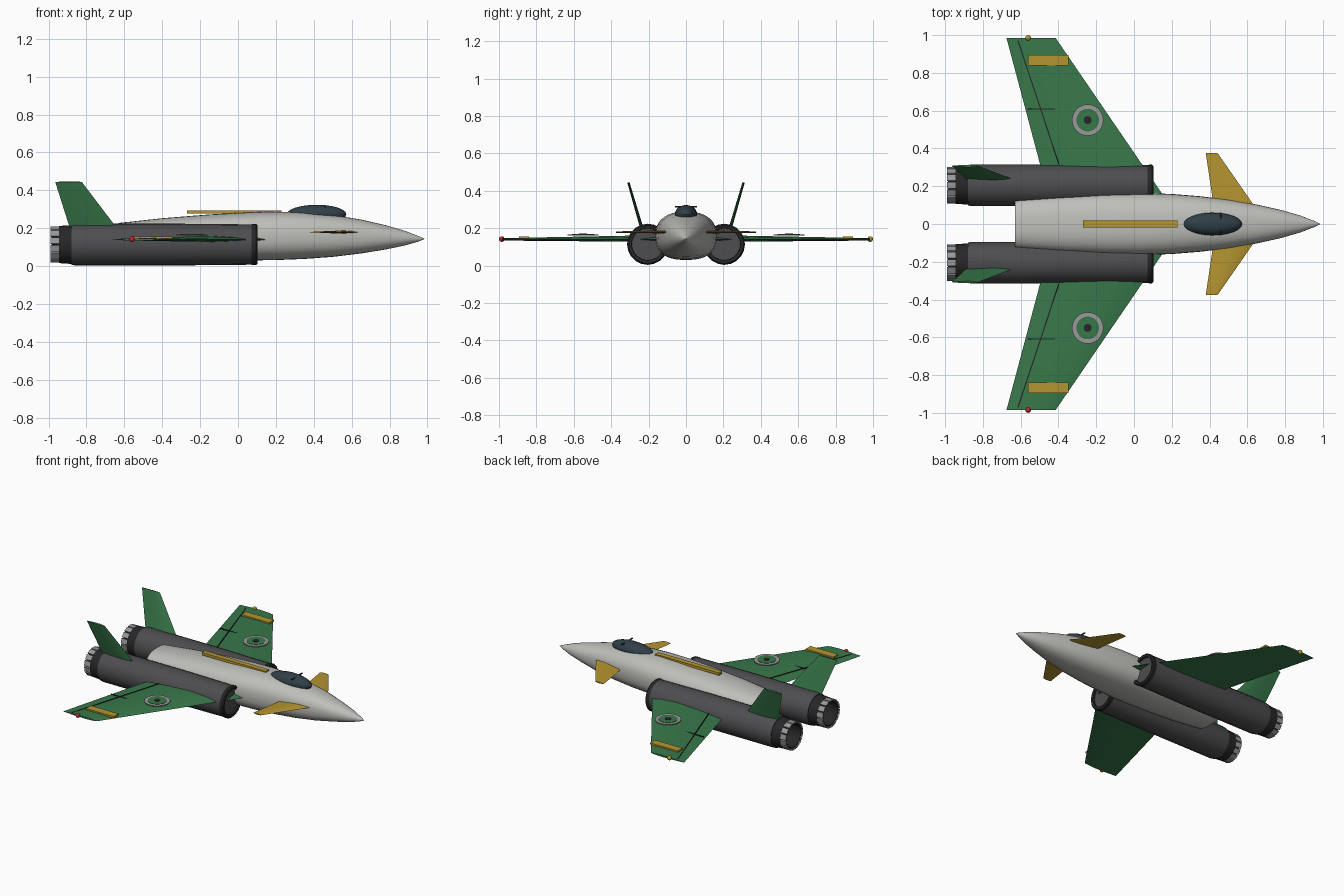
import bpy, bmesh, math
from mathutils import Vector, Matrix

if "Cube" in bpy.data.objects:
    bpy.data.objects.remove(bpy.data.objects["Cube"])


def mat(name, c):
    m = bpy.data.materials.new(name)
    m.diffuse_color = (*c, 1)
    m.use_nodes = True
    m.node_tree.nodes["Principled BSDF"].inputs["Base Color"].default_value = m.diffuse_color
    return m


GREEN = mat("green", (0.04, 0.19, 0.07))
GOLD = mat("gold", (0.46, 0.30, 0.03))
GREY = mat("light_grey", (0.52, 0.52, 0.49))
MID = mat("mid_grey", (0.32, 0.32, 0.32))
DARK = mat("dark_grey", (0.075, 0.075, 0.08))
BLACK = mat("black", (0.02, 0.02, 0.022))
GLASS = mat("glass", (0.03, 0.05, 0.065))
RED = mat("red", (0.5, 0.02, 0.02))


def finish(name, bm, material, smooth=True):
    bmesh.ops.recalc_face_normals(bm, faces=bm.faces)
    me = bpy.data.meshes.new(name)
    bm.to_mesh(me)
    bm.free()
    ob = bpy.data.objects.new(name, me)
    bpy.context.collection.objects.link(ob)
    me.materials.append(material)
    if smooth:
        bpy.ops.object.select_all(action='DESELECT')
        ob.select_set(True)
        bpy.context.view_layer.objects.active = ob
        bpy.ops.object.shade_smooth_by_angle(angle=math.radians(32))
    return ob


def loft(name, rings, material, caps=True, smooth=True, closed=False):
    bm = bmesh.new()
    vs = [[bm.verts.new(p) for p in r] for r in rings]
    n = len(vs[0])
    pairs = list(zip(vs, vs[1:])) + ([(vs[-1], vs[0])] if closed else [])
    for a, b in pairs:
        for i in range(n):
            j = (i + 1) % n
            bm.faces.new((a[i], a[j], b[j], b[i]))
    if caps and not closed:
        bm.faces.new(vs[0])
        bm.faces.new(vs[-1])
    bmesh.ops.remove_doubles(bm, verts=bm.verts, dist=1e-5)
    return finish(name, bm, material, smooth)


def lathe_x(name, profile, y, z, material, n=20, closed=False):
    rings = [[(x, y + r * math.cos(2 * math.pi * i / n), z + r * math.sin(2 * math.pi * i / n))
              for i in range(n)] for x, r in profile]
    return loft(name, rings, material, closed=closed)


def box(name, loc, size, material, rot=None):
    bm = bmesh.new()
    m = Matrix.Translation(loc) @ (rot or Matrix()) @ Matrix.Diagonal((*size, 1))
    bmesh.ops.create_cube(bm, size=1, matrix=m)
    return finish(name, bm, material, False)


def ball(name, loc, size, material, u=24, v=12):
    bm = bmesh.new()
    m = Matrix.Translation(loc) @ Matrix.Diagonal((*size, 1))
    bmesh.ops.create_uvsphere(bm, u_segments=u, v_segments=v, radius=1, matrix=m)
    return finish(name, bm, material)


def disc(name, loc, r, h, material):
    bm = bmesh.new()
    bmesh.ops.create_cone(bm, cap_ends=True, segments=32, radius1=r, radius2=r, depth=h,
                          matrix=Matrix.Translation(loc))
    return finish(name, bm, material)


def section(le, te, up, up_t, low_t):
    # lens-shaped foil section between leading and trailing edge points
    le, te = Vector(le), Vector(te)
    at = lambda f, t: le.lerp(te, f) + Vector(up) * t
    return [le, at(.12, up_t * .6), at(.35, up_t), at(.65, up_t * .75), te,
            at(.65, -low_t * .75), at(.35, -low_t), at(.12, -low_t * .6)]


# fuselage: x, half width, bottom z, top z
stations = [(-.63, .130, .062, .228), (-.40, .149, .042, .253), (-.15, .161, .033, .273),
            (.05, .164, .030, .284), (.20, .159, .032, .288), (.35, .147, .038, .284),
            (.50, .129, .049, .270), (.65, .103, .067, .246), (.78, .074, .088, .216),
            (.88, .045, .109, .187), (.95, .018, .129, .160), (.985, .001, .143, .145)]
rings = []
for x, w, lo, hi in stations:
    ring = []
    for i in range(32):
        a = 2 * math.pi * i / 32
        c, s = math.cos(a), math.sin(a)
        e = 2 / 2.5 if x < .7 else 2 / 2.2
        ring.append((x, w * math.copysign(abs(c) ** e, c),
                     (lo + hi) / 2 + (hi - lo) / 2 * math.copysign(abs(s) ** e, s)))
    rings.append(ring)
loft("fuselage", rings, GREY)

# canopy, its bow, and the spine stripe
ball("canopy", (.415, 0, .274), (.157, .060, .050), GLASS)
box("canopy_bow", (.46, 0, .315), (.008, .12, .006), BLACK)
box("spine_stripe", (-.02, 0, .286), (.50, .036, .018), GOLD)

for s, side in ((1, "left"), (-1, "right")):
    # engine pod, intake and nozzle
    y, z = s * .205, .114
    lathe_x(side + "_engine_pod", [(-.88, .107), (-.86, .110), (-.3, .110), (.02, .107), (.085, .106)], y, z, DARK)
    lathe_x(side + "_intake_lip", [(.07, .106), (.08, .109), (.095, .109), (.102, .102), (.098, .086), (.07, .084)],
            y, z, BLACK, closed=True)
    lathe_x(side + "_nozzle_ring", [(-.87, .103), (-.945, .098), (-.945, .086), (-.88, .080)], y, z, BLACK)
    lathe_x(side + "_nozzle_liner", [(-.94, .089), (-.985, .086), (-.985, .080), (-.94, .080)],
            y, z, BLACK, closed=True)
    for k in range(14):
        rot = Matrix.Rotation(2 * math.pi * k / 14, 4, 'X')
        pos = Vector((-.967, y, z)) + rot @ Vector((0, 0, .091))
        box(f"{side}_nozzle_petal_{k}", pos, (.046, .035, .010), MID, rot)

    # wing
    up = (0, 0, 1)
    loft(side + "_wing", [section((.19, s * .10, .140), (-.44, s * .10, .140), up, .024, .014),
                          section((-.415, s * .985, .140), (-.675, s * .985, .140), up, .007, .006)], GREEN)

    # control surface lines lying on the wing skin
    a, b = Vector((-.397, s * .315, .155)), Vector((-.614, s * .97, .143))
    d = b - a
    box(side + "_aileron_hinge_line", (a + b) / 2, (d.length, .006, .004), BLACK,
        d.to_track_quat('X', 'Z').to_matrix().to_4x4())
    box(side + "_aileron_split_line", (-.487, s * .608, .148), (.155, .005, .006), BLACK)

    # roundel, tip band and tip light
    for part, r, h, m in (("outer", .083, 0, MID), ("ring", .060, .002, GREEN), ("centre", .021, .004, BLACK)):
        disc(f"{side}_roundel_{part}", (-.245, s * .55, .164 + h), r, .005, m)
    box(side + "_wing_band", (-.453, s * .867, .151), (.215, .054, .012), GOLD)
    ball(side + "_tip_light", (-.56, s * .985, .142), (.015, .015, .015), GOLD if s > 0 else RED, 12, 8)

    # canard
    loft(side + "_canard", [section((.648, s * .08, .179), (.424, s * .08, .179), up, .010, .007),
                            section((.443, s * .375, .179), (.380, s * .375, .179), up, .004, .004)], GOLD)

    # canted tail fin
    n = (0, s * .955, -.297)
    loft(side + "_tail_fin", [section((-.635, s * .235, .195), (-.886, s * .235, .195), n, .009, .009),
                              section((-.825, s * .308, .445), (-.965, s * .308, .445), n, .006, .006)], GREEN)
